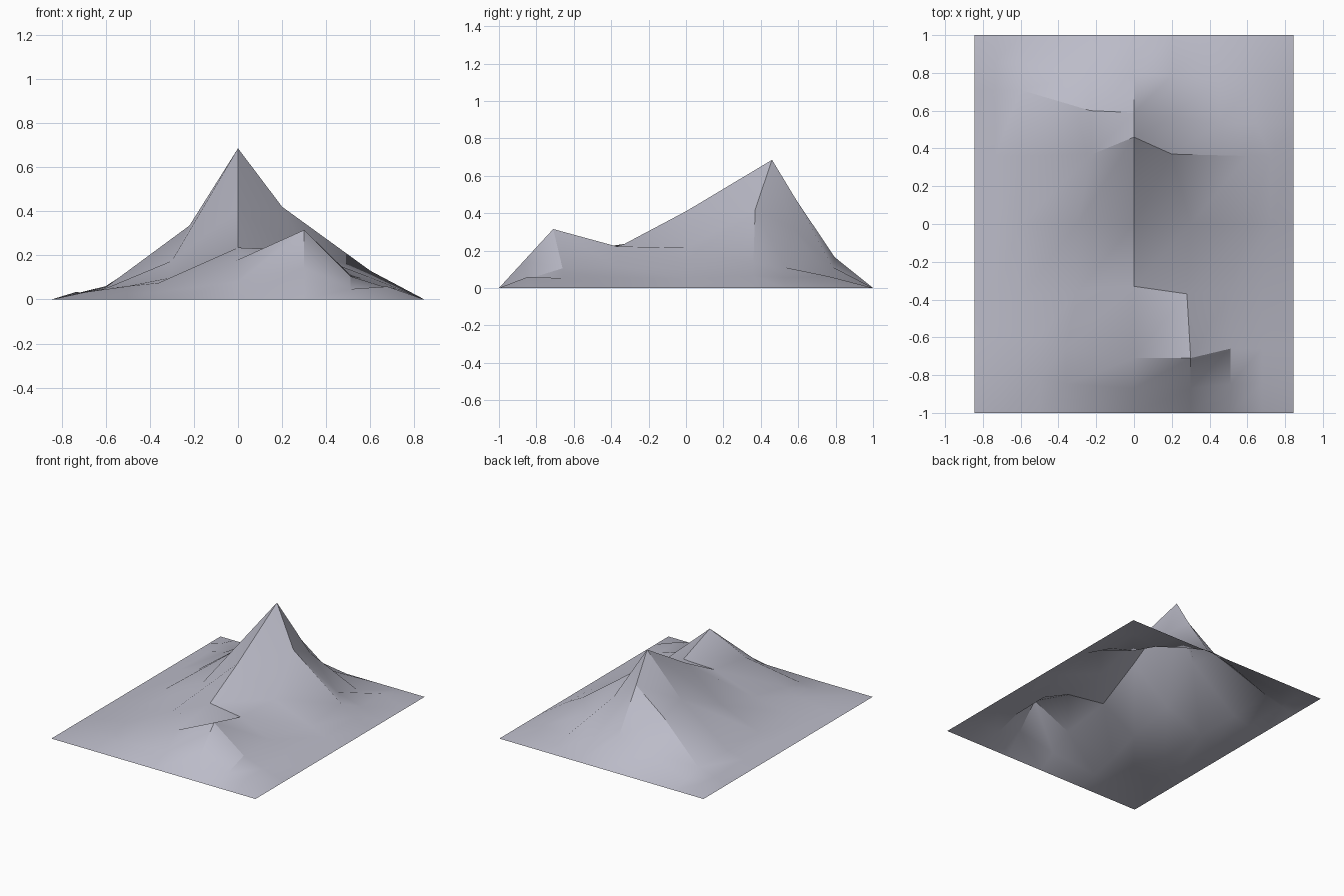
import bpy, bmesh, math

if "Cube" in bpy.data.objects:
    bpy.data.objects.remove(bpy.data.objects["Cube"])

HX, HY = 0.845, 1.0          # half size of the rectangular sheet

# Interior control net, front row to back row, left to right: (x, y, height)
NET = [
    [(-.50, -.60, .06), (-.36, -.66, .075), (0, -.71, .18), (.30, -.71, .315), (.51, -.66, .105)],
    [(-.60, -.38, .05), (-.30, -.36, .10), (0, -.33, .235), (.28, -.37, .222), (.51, -.36, .11)],
    [(-.60, 0, .055), (-.30, 0, .175), (0, 0, .41), (.30, 0, .215), (.60, 0, .10)],
    [(-.60, .36, .055), (-.22, .37, .335), (0, .46, .685), (.20, .37, .42), (.60, .36, .13)],
    [(-.60, .71, .06), (-.23, .60, .30), (0, .59, .47), (.20, .57, .32), (.45, .53, .11)],
]
# How far each grid line is pulled out to the border (1 = on the border)
PULL = [1, .55, 0, 0, 0, 0, 0, .5, 1]


def point(i, j):
    """Net point, or a skirt point blended out to the flat border."""
    x, y, z = NET[min(max(j - 2, 0), 4)][min(max(i - 2, 0), 4)]
    tx, ty = PULL[i], PULL[j]
    x += ((HX if i > 4 else -HX) - x) * tx
    y += ((HY if j > 4 else -HY) - y) * ty
    fall = 1 - max(tx, ty)
    if 0 < fall < 1:
        if tx and ty:
            fall = .56               # rounded corner ridges
        elif j == 7:
            fall = .35               # hollow back slope
    return x, y, z * fall


# Open terrain sheet with two peaks
bm = bmesh.new()
grid = [[bm.verts.new(point(i, j)) for i in range(9)] for j in range(9)]
for j in range(8):
    for i in range(8):
        bm.faces.new((grid[j][i], grid[j][i + 1], grid[j + 1][i + 1], grid[j + 1][i]))
mesh = bpy.data.meshes.new("mountain_terrain")
bm.to_mesh(mesh)
bm.free()
terrain = bpy.data.objects.new("mountain_terrain", mesh)
bpy.context.collection.objects.link(terrain)

# Single grey colour
grey = bpy.data.materials.new("pale grey")
grey.diffuse_color = (0.50, 0.50, 0.58, 1)
grey.use_nodes = True
grey.node_tree.nodes["Principled BSDF"].inputs["Base Color"].default_value = grey.diffuse_color
mesh.materials.append(grey)

# Smooth slopes, sharp ridges
bpy.context.view_layer.objects.active = terrain
terrain.select_set(True)
bpy.ops.object.shade_smooth_by_angle(angle=math.radians(30))
